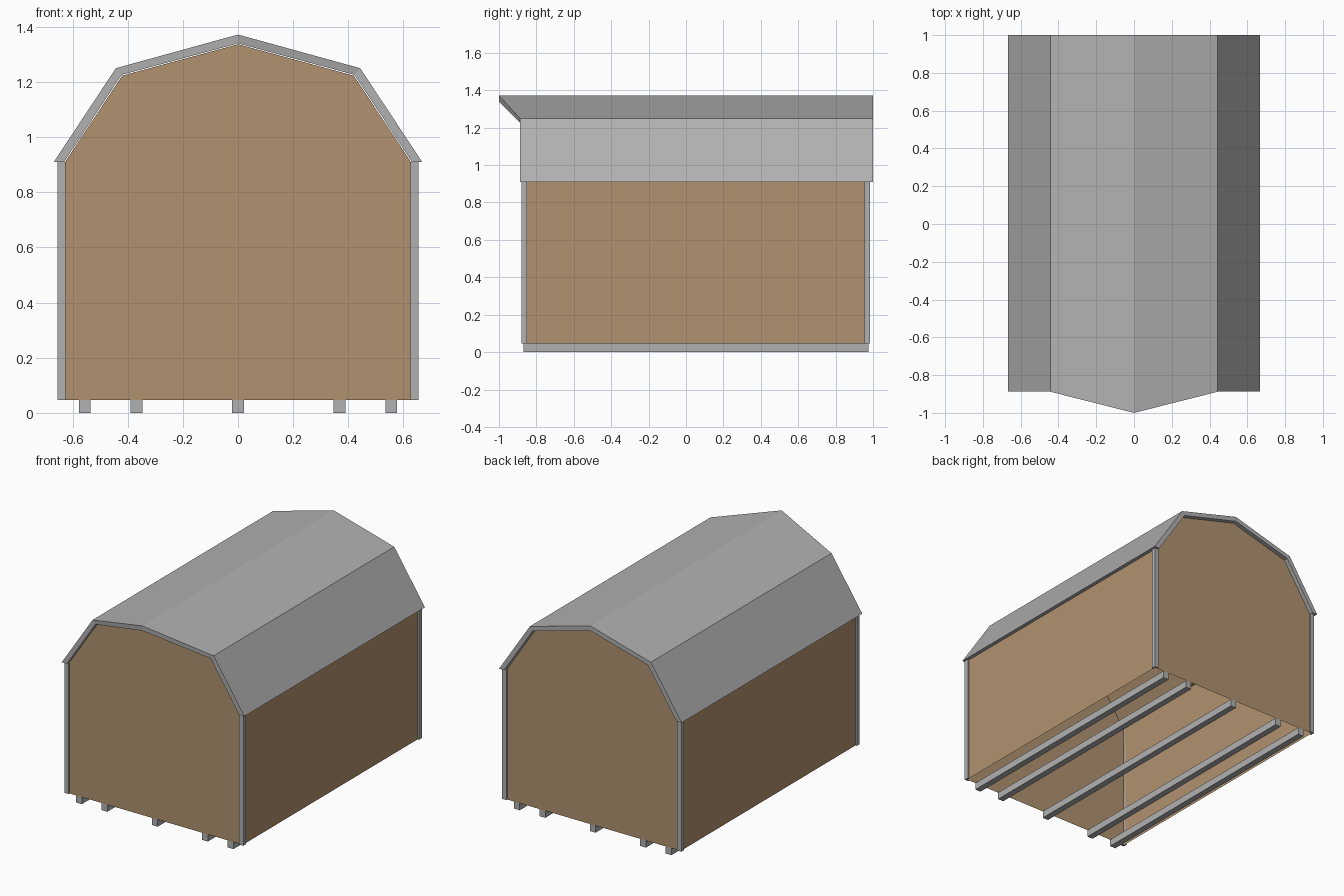
import bpy, bmesh

if "Cube" in bpy.data.objects:
    bpy.data.objects.remove(bpy.data.objects["Cube"])


def material(name, rgb):
    m = bpy.data.materials.new(name)
    m.diffuse_color = (*rgb, 1)
    m.use_nodes = True
    m.node_tree.nodes["Principled BSDF"].inputs["Base Color"].default_value = m.diffuse_color
    return m


GREY = material("grey trim", (0.44, 0.44, 0.44))
BROWN = material("brown siding", (0.44, 0.29, 0.16))


def prism(name, a, b, mat, skip=()):
    """Solid between two matching outlines; skip lists side faces left open."""
    bm = bmesh.new()
    va = [bm.verts.new(p) for p in a]
    vb = [bm.verts.new(p) for p in b]
    n = len(a)
    bm.faces.new(va)
    bm.faces.new(vb[::-1])
    for i in range(n):
        if i not in skip:
            j = (i + 1) % n
            bm.faces.new((va[j], va[i], vb[i], vb[j]))
    bmesh.ops.recalc_face_normals(bm, faces=bm.faces[:])
    me = bpy.data.meshes.new(name)
    bm.to_mesh(me)
    bm.free()
    me.materials.append(mat)
    ob = bpy.data.objects.new(name, me)
    bpy.context.collection.objects.link(ob)
    return ob


def mirrored(half):
    """Left-to-right outline from a right half that ends on the ridge."""
    return [(-x, z) for x, z in half] + [p for p in half[-2::-1]]


BASE, EAVE = 0.047, 0.91
W, Y0, Y1 = 0.645, -0.87, 0.975

# Wall shell with ceiling lining, open underneath
wall = mirrored([(W, BASE), (W, EAVE - 0.001), (0.628, EAVE - 0.001),
                 (0.42, 1.223), (0, 1.337)])
prism("wall_shell", [(x, Y0, z) for x, z in wall],
      [(x, Y1, z) for x, z in wall], BROWN, skip=(len(wall) - 1,))

# Gambrel roof, with a pointed overhang on the front upper slopes
KNEE = 0.443
outer = mirrored([(0.668, EAVE), (KNEE, 1.25), (0, 1.372)])
inner = mirrored([(0.631, EAVE), (0.422, 1.226), (0, 1.34)])


def front_y(x):
    return -0.888 - 0.112 * max(0, 1 - abs(x) / KNEE)


for i, part in enumerate(("left_lower", "left_upper", "right_upper", "right_lower")):
    quad = [outer[i], outer[i + 1], inner[i + 1], inner[i]]
    # joints between panels stay open so the roof is one clean shell
    skip = {0: (1,), 1: (1, 3), 2: (1, 3), 3: (3,)}[i]
    ys = [front_y(outer[i][0]), front_y(outer[i + 1][0])]
    ys += ys[::-1]
    prism("roof_" + part, [(x, y, z) for (x, z), y in zip(quad, ys)],
          [(x, 1.0, z) for x, z in quad], GREY, skip)

# L-shaped corner boards
for sx, side in ((-1, "left"), (1, "right")):
    for y, sy, end in ((Y0, -1, "front"), (Y1, 1, "back")):
        pts = [(0.01, 0.01), (-0.02, 0.01), (-0.02, 0), (0, 0), (0, -0.02), (0.01, -0.02)]
        ring = [(sx * (W + u), y + sy * v) for u, v in pts]
        prism(f"corner_board_{end}_{side}", [(*p, BASE) for p in ring],
              [(*p, EAVE) for p in ring], GREY)

# Floor skids
for i, x in enumerate((-0.555, -0.368, 0, 0.368, 0.555)):
    h = 0.021
    ring = [(x - h, 0), (x + h, 0), (x + h, BASE), (x - h, BASE)]
    prism(f"skid_{i + 1}", [(u, Y0, z) for u, z in ring],
          [(u, Y1, z) for u, z in ring], GREY)
